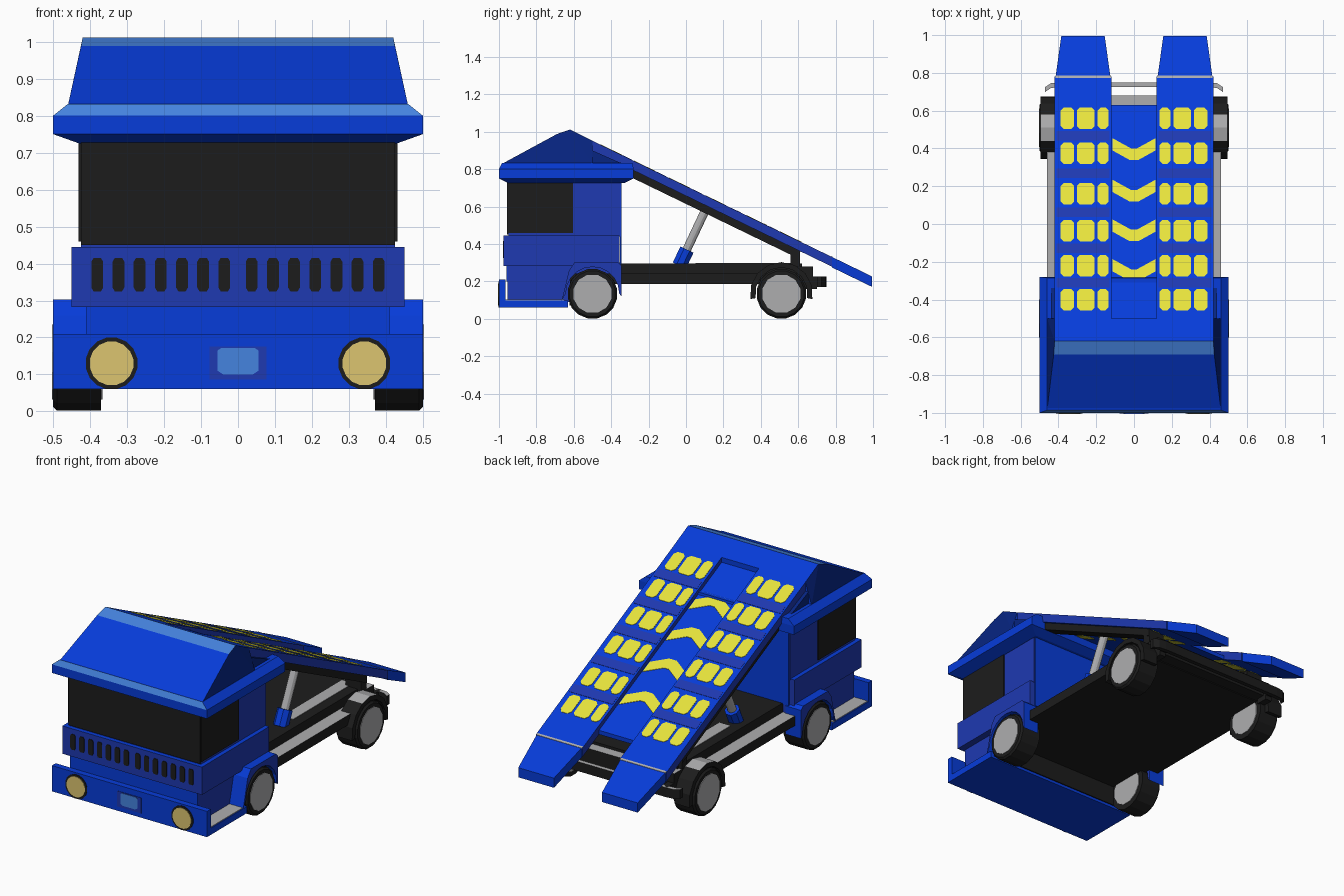
import bpy, bmesh, math
from mathutils import Vector

if "Cube" in bpy.data.objects:
    bpy.data.objects.remove(bpy.data.objects["Cube"])


def material(name, r, g, b):
    m = bpy.data.materials.new(name)
    m.diffuse_color = (r, g, b, 1)
    m.use_nodes = True
    m.node_tree.nodes["Principled BSDF"].inputs["Base Color"].default_value = m.diffuse_color
    return m


BLUE = material("bright_blue", .002, .045, .70)
INDIGO = material("deep_blue", .013, .041, .44)
NAVY = material("navy", .002, .018, .22)
DARK = material("charcoal", .012, .012, .012)
GREY = material("light_grey", .42, .42, .43)
YELLOW = material("yellow", .80, .77, .045)
TAN = material("lamp_tan", .72, .56, .16)
SKY = material("plate_blue", .06, .23, .74)


def finish(name, bm, mat, top=None):
    bmesh.ops.recalc_face_normals(bm, faces=bm.faces)
    me = bpy.data.meshes.new(name)
    bm.to_mesh(me)
    bm.free()
    me.materials.append(mat)
    ob = bpy.data.objects.new(name, me)
    bpy.context.collection.objects.link(ob)
    if top:
        paint(ob, top, lambda f: f.normal.z > .9)
    return ob


def paint(ob, mat, test):  # second colour on the faces that pass a test
    ob.data.materials.append(mat)
    for f in ob.data.polygons:
        if test(f):
            f.material_index = len(ob.data.materials) - 1


def loft(name, rings, mat, top=None):
    bm = bmesh.new()
    vs = [[bm.verts.new(p) for p in r] for r in rings]
    n = len(vs[0])
    for a, b in zip(vs, vs[1:]):
        for i in range(n):
            bm.faces.new((a[i], a[(i + 1) % n], b[(i + 1) % n], b[i]))
    bm.faces.new(vs[0])
    bm.faces.new(vs[-1])
    return finish(name, bm, mat, top)


def prism(name, yz, x0, x1, mat, top=None):
    return loft(name, [[(x, y, z) for y, z in yz] for x in (x0, x1)], mat, top)


def box(name, x0, x1, y0, y1, z0, z1, mat, top=None):
    return prism(name, [(y0, z0), (y1, z0), (y1, z1), (y0, z1)], x0, x1, mat, top)


def hull(name, pts, mat):
    bm = bmesh.new()
    for p in pts:
        bm.verts.new(p)
    bmesh.ops.convex_hull(bm, input=bm.verts)
    return finish(name, bm, mat)


def rod(name, a, b, r, mat, n=12):
    a, b = Vector(a), Vector(b)
    q = (b - a).to_track_quat('Z', 'Y')
    t = [2 * math.pi * (i + .5) / n for i in range(n)]
    c = [q @ Vector((r * math.cos(u), r * math.sin(u), 0)) for u in t]
    return loft(name, [[a + v for v in c], [b + v for v in c]], mat)


def rect(hx, y0, y1, z):
    return [(-hx, y0, z), (hx, y0, z), (hx, y1, z), (-hx, y1, z)]


def zt(y):  # top line of the ramp
    return 1.01 - .485 * (y + .62)


def slope_box(name, x0, x1, y0, y1, up, down, mat):
    return prism(name, [(y0, zt(y0) - down), (y1, zt(y1) - down),
                        (y1, zt(y1) - up), (y0, zt(y0) - up)], x0, x1, mat)


def slope_plate(name, xy, lift, mat, h=.002):
    return loft(name, [[(x, y, zt(y) + lift + d) for x, y in xy] for d in (-.002, h)], mat)


def arc(cy, cz, r, a0, a1, n):
    return [(cy + r * math.cos(math.radians(a0 + (a1 - a0) * i / n)),
             cz + r * math.sin(math.radians(a0 + (a1 - a0) * i / n))) for i in range(n + 1)]


# Bumper, steps and lower cab
box("front_bumper", -.5, .5, -1, -.965, .06, .21, BLUE)
box("bumper_floor", -.5, .5, -.97, -.63, .06, .098, BLUE)
box("lower_cab_front", -.41, .41, -.955, -.62, .09, .3, INDIGO)
box("lower_cab_back_wall", -.41, .41, -.622, -.616, .07, .19, DARK)
box("lower_cab_rear", -.41, .41, -.63, -.35, .19, .3, INDIGO)
box("bumper_fascia", -.41, .41, -.96, -.95, .2, .285, BLUE)

# Cab body, roof rim and wedge
box("grille_body", -.45, .45, -.975, -.355, .283, .445, INDIGO, BLUE)
box("upper_cab", -.425, .425, -.95, -.35, .44, .745, INDIGO)
box("cab_back", -.42, .42, -.352, -.345, .29, .74, BLUE)
rim = loft("roof_rim", [rect(.43, -.95, -.33, .725), rect(.5, -1, -.28, .75),
                        rect(.5, -1, -.28, .80), rect(.46, -.985, -.285, .832)], BLUE)
paint(rim, SKY, lambda f: f.center.z > .805 and f.normal.y < -.5)
wedge = hull("roof_wedge", [(s * x, y, z) for s in (-1, 1) for x, y, z in (
    (.46, -.985, .828), (.46, -.5, .828), (.425, -.69, .988), (.42, -.62, 1.012),
    (.42, -.5, zt(-.5)))], BLUE)
paint(wedge, NAVY, lambda f: abs(f.normal.x) > .7)
paint(wedge, SKY, lambda f: f.center.y < -.62 and f.center.z > .99)
prism("roof_rear_fill", [(-.5, .82), (-.3, .82), (-.36, .838), (-.5, .90)], -.44, .44, NAVY)

# Windows, grille, lamps and front plate
box("windscreen", -.425, .425, -.956, -.949, .45, .728, DARK)
for i in range(7):
    for s in (-1, 1):
        x = s * (.037 + i * .0573)
        oct8 = [(-.016, .335), (-.010, .325), (.010, .325), (.016, .335),
                (.016, .405), (.010, .415), (-.010, .415), (-.016, .405)]
        loft("grille_slot", [[(x + u, y, z) for u, z in oct8] for y in (-.973, -.979)], DARK)
box("plate_frame", -.077, .077, -1.003, -.998, .086, .176, INDIGO)
plate = [(-.055, .11), (-.04, .1), (.04, .1), (.055, .11), (.055, .165), (.045, .172), (-.045, .172), (-.055, .165)]
loft("front_plate", [[(u, y, z) for u, z in plate] for y in (-1.0, -1.005)], SKY)

for s in (-1, 1):
    box("step_top", s * .41, s * .495, -.965, -.65, .097, .102, GREY)
    box("side_window", s * .424, s * .431, -.95, -.605, .46, .735, DARK)
    rod("headlamp_ring", (s * .342, -.99, .13), (s * .342, -1.003, .13), .071, DARK, 16)
    rod("headlamp", (s * .342, -.99, .13), (s * .342, -1.006, .13), .060, TAN, 16)

    # Front fenders with wheel arch
    fender = prism("front_fender", [(-.345, .12), (-.345, .285), (-.365, .303), (-.595, .303), (-.625, .26),
                                    (-.665, .098)] + arc(-.5, .135, .143, 180, 0, 10), s * .40, s * .5, BLUE)
    paint(fender, INDIGO, lambda f: abs(f.normal.x) > .9)

    # Rear mudguards
    prism("rear_mudguard", arc(.51, .135, .168, -10, 190, 8) + arc(.51, .135, .14, 190, -10, 8),
          s * .40, s * .495, DARK, GREY)

    # Wheels, with a pale disc on both sides
    for y in (-.5, .51):
        rings = [[(s * x, a, b) for a, b in arc(y, .134, r, 11.25, 348.75, 15)]
                 for x, r in ((.37, .134), (.49, .134), (.5, .124))]
        loft("tyre", rings, DARK)
        rod("wheel_hub", (s * .366, y, .134), (s * .503, y, .134), .105, GREY, 12)

    # Ramp tracks, tapered tail and supporting rails
    track = slope_box("ramp_track", s * .12, s * .42, -.51, .78, 0, .052, BLUE)
    paint(track, INDIGO, lambda f: abs(f.normal.x) > .9)
    slope_plate("track_hinge_line", [(s * .122, .774), (s * .416, .774), (s * .416, .785), (s * .122, .785)], 0, GREY)
    hull("ramp_tail", [(s * x, y, zt(y) - d) for x, y in ((.125, .78), (.415, .78), (.155, .995), (.385, .995))
                       for d in (0, .056)], BLUE)
    slope_box("ramp_rail", s * .33, s * .405, -.32, .61, .05, .095, DARK)
    box("rear_hinge", s * .3, s * .4, .56, .61, .28, .36, DARK)

    # Deep blue bands between the pad rows
    for y in (.467, .268, .063, -.128, -.31):
        slope_plate("track_band", [(s * .13, y - .025), (s * .41, y - .025), (s * .41, y + .025),
                                   (s * .13, y + .025)], 0, INDIGO, .0015)

    # Anti-slip pads, three across on each track, showing through below
    for y in (.56, .375, .16, -.035, -.22, -.40):
        for x0, x1 in ((.135, .193), (.208, .302), (.317, .388)):
            a, b, c = y - .057, y + .057, .016
            for lift in (0, -.052) if y > -.3 else (0,):
                slope_plate("grip_pad", [(s * u, v) for u, v in (
                    (x0 + c, a), (x1 - c, a), (x1, a + c), (x1, b - c),
                    (x1 - c, b), (x0 + c, b), (x0, b - c), (x0, a + c))], lift, YELLOW)

    # Lifting pistons
    rod("piston_base", (s * .3, -.035, .285), (s * .3, .005, .37), .042, BLUE, 8)
    rod("piston_rod", (s * .3, -.01, .34), (s * .3, .115, .605), .024, GREY, 12)

    # Ends of the rear bar
    prism("rear_bar_end", [(.63, .16), (.70, .16), (.70, .185), (.75, .17), (.75, .225), (.66, .225), (.63, .24)],
          s * .36, s * .40, DARK)
    loft("rear_bar_tip", [[(s * x, y + d, z) for d, z in ((0, .17), (.025, .17), (.025, .225), (0, .225))]
                          for x, y in ((.39, .725), (.44, .72), (.47, .70))], DARK, GREY)

# Sunken centre panel with chevrons
slope_box("centre_panel", -.122, .122, -.5, .63, .028, .052, BLUE)
for y in (.40, .18, -.03, -.24):
    slope_plate("chevron", [(-.115, y - .01), (-.025, y - .06), (.025, y - .06), (.115, y - .01), (.115, y + .055),
                            (.015, y), (-.015, y), (-.115, y + .055)], -.028, YELLOW)
slope_plate("panel_edge", [(-.118, -.305), (.118, -.305), (.118, -.29), (-.118, -.29)], -.028, SKY, .003)

# Chassis
box("chassis_plate", -.46, .46, -.62, .61, .185, .242, DARK, GREY)
box("chassis_core", -.38, .38, -.36, .62, .24, .295, DARK)
for s in (-1, 1):
    box("chassis_rail_top", s * .25, s * .32, .05, .60, .294, .298, GREY)
box("rear_crossbeam", -.40, .40, .60, .68, .19, .28, DARK, GREY)
box("rear_bar", -.40, .40, .725, .75, .17, .225, DARK, GREY)
